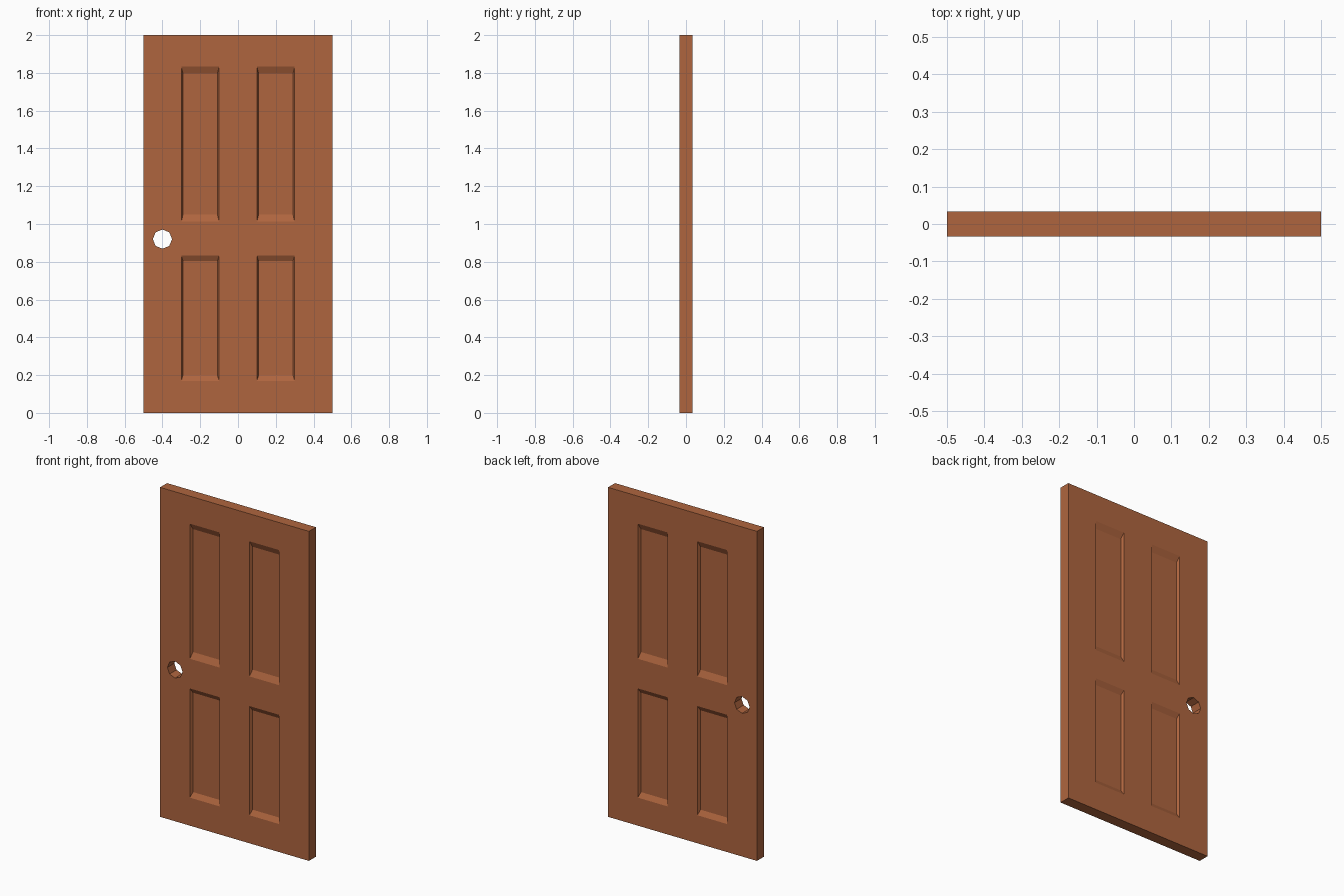
import bpy, bmesh, math
from mathutils import Matrix, Vector

if "Cube" in bpy.data.objects:
    bpy.data.objects.remove(bpy.data.objects["Cube"])

THICK = 0.067      # door thickness
DEPTH = 0.017      # depth of the panel recesses
TAPER = 0.91       # size of the recess floor relative to its opening

# Wood colour
wood = bpy.data.materials.new("reddish_brown_wood")
wood.diffuse_color = (0.43, 0.131, 0.049, 1)
wood.use_nodes = True
wood.node_tree.nodes["Principled BSDF"].inputs["Base Color"].default_value = wood.diffuse_color


def make_object(name, bm):
    bmesh.ops.recalc_face_normals(bm, faces=bm.faces)
    mesh = bpy.data.meshes.new(name)
    bm.to_mesh(mesh)
    bm.free()
    mesh.materials.append(wood)
    obj = bpy.data.objects.new(name, mesh)
    bpy.context.collection.objects.link(obj)
    return obj


def add_frustum(bm, x, z, w, h, side):
    """Tapered block that cuts one recess into the face at y = side * THICK/2."""
    out = 0.01
    rings = []
    for y, s in ((THICK / 2 - DEPTH, TAPER),
                 (THICK / 2 + out, 1 + (1 - TAPER) * out / DEPTH)):
        rings.append([bm.verts.new((x + a * w * s / 2, side * y, z + b * h * s / 2))
                      for a, b in ((-1, -1), (1, -1), (1, 1), (-1, 1))])
    inner, outer = rings
    bm.faces.new(inner)
    bm.faces.new(outer[::-1])
    for i in range(4):
        j = (i + 1) % 4
        bm.faces.new((inner[i], outer[i], outer[j], inner[j]))


# Door slab
bm = bmesh.new()
bmesh.ops.create_cube(bm, size=1, matrix=Matrix.Translation((0, 0, 1))
                      @ Matrix.Diagonal((1, THICK, 2, 1)))
door = make_object("door", bm)

# Cutter: panel recesses on both faces and the octagonal knob hole
bm = bmesh.new()
for side in (-1, 1):
    for x in (-0.2, 0.2):
        for z0, z1 in ((0.17, 0.833), (1.013, 1.833)):
            add_frustum(bm, x, (z0 + z1) / 2, 0.2, z1 - z0, side)
bmesh.ops.create_cone(bm, cap_ends=True, segments=8, radius1=0.051, radius2=0.051,
                      depth=0.2, matrix=Matrix.Translation((-0.4, 0, 0.92))
                      @ Matrix.Rotation(math.pi / 2, 4, 'X'))
cutter = make_object("recess_cutter", bm)
cutter.hide_render = True

# Cut, bake the result and remove the cutter
mod = door.modifiers.new("recesses", 'BOOLEAN')
mod.operation = 'DIFFERENCE'
mod.solver = 'EXACT'
mod.object = cutter
bpy.context.view_layer.objects.active = door
bpy.ops.object.modifier_apply(modifier=mod.name)
bpy.data.objects.remove(cutter, do_unlink=True)
